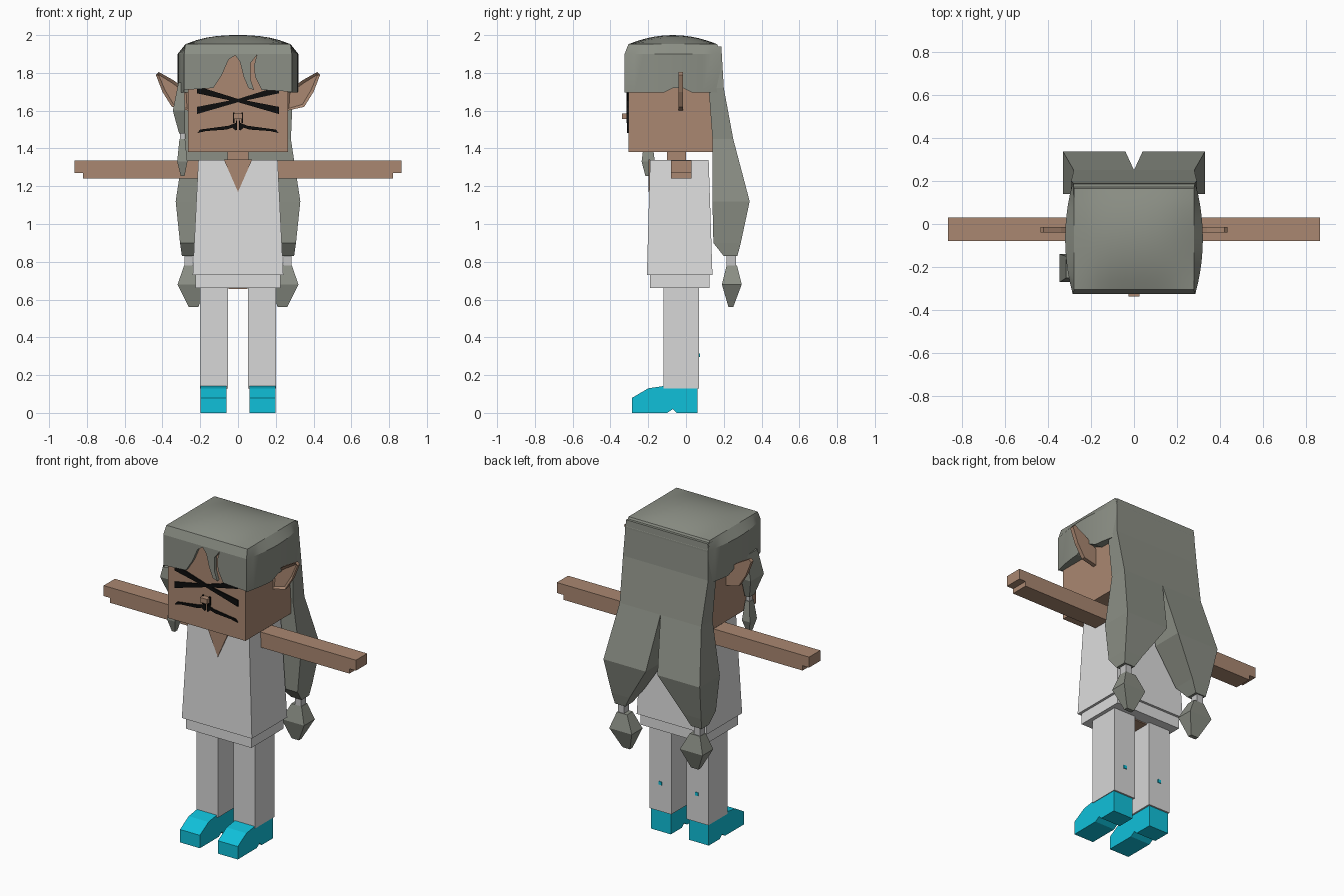
import bpy, bmesh, math

cube = bpy.data.objects.get("Cube")
if cube:
    bpy.data.objects.remove(cube, do_unlink=True)


def material(name, rgb):
    m = bpy.data.materials.new(name)
    m.use_nodes = True
    col = (*rgb, 1)
    m.diffuse_color = col
    m.node_tree.nodes["Principled BSDF"].inputs["Base Color"].default_value = col
    return m


SKIN = material("skin brown", (0.40, 0.245, 0.165))
HAIR = material("hair grey green", (0.26, 0.275, 0.235))
CLOTH = material("tunic white", (0.72, 0.72, 0.72))
LEGGING = material("legging white", (0.68, 0.68, 0.68))
SHOE = material("shoe cyan", (0.005, 0.53, 0.70))
BLACK = material("face paint black", (0.004, 0.004, 0.004))
BAND = material("hair band grey", (0.55, 0.55, 0.55))


def finish(name, bm, mat):
    bmesh.ops.recalc_face_normals(bm, faces=bm.faces[:])
    me = bpy.data.meshes.new(name)
    bm.to_mesh(me)
    bm.free()
    me.materials.append(mat)
    ob = bpy.data.objects.new(name, me)
    bpy.context.collection.objects.link(ob)
    return ob


def loft(name, rings, mat):
    """Skin a list of equal-length point rings and cap both ends."""
    bm = bmesh.new()
    rows = [[bm.verts.new(p) for p in r] for r in rings]
    n = len(rows[0])
    for a, b in zip(rows, rows[1:]):
        for i in range(n):
            j = (i + 1) % n
            bm.faces.new((a[i], a[j], b[j], b[i]))
    bm.faces.new(rows[0])
    bm.faces.new(rows[-1])
    return finish(name, bm, mat)


def rect(x0, x1, y0, y1, z):
    return [(x0, y0, z), (x1, y0, z), (x1, y1, z), (x0, y1, z)]


def stack(name, levels, mat, s=1):
    """Loft of rectangles given as (x0, x1, y0, y1, z)."""
    return loft(name, [rect(s * a, s * b, c, d, z) for a, b, c, d, z in levels], mat)


def box(name, x, y, z, mat, s=1):
    return stack(name, [(*x, *y, z[0]), (*x, *y, z[1])], mat, s)


def plate(name, pts, y0, y1, mat, s=1):
    """Front-facing outline in x, z pushed through y."""
    return loft(name, [[(s * x, y, z) for x, z in pts] for y in (y0, y1)], mat)


# Tunic, hem and neckline
stack("tunic", [(-.24, .24, -.207, .14, .73), (-.21, .21, -.19, .12, 1.34)], CLOTH)
box("tunic_hem", (-.225, .225), (-.19, .125), (.662, .735), CLOTH)
plate("neckline", [(-.075, 1.341), (.075, 1.341), (0, 1.17)], -.199, -.19, SKIN)
box("neck", (-.055, .055), (-.1, 0), (1.3, 1.39), SKIN)
box("hips", (-.05, .05), (-.1, .05), (.655, .72), SKIN)

# Head with nose
box("head", (-.265, .265), (-.305, .14), (1.38, 1.92), SKIN)
box("nose", (-.025, .025), (-.338, -.3), (1.555, 1.585), SKIN)

SHOE_PROFILE = [(-.285, 0), (-.285, .08), (-.2, .13), (-.12, .142), (.06, .135),
                (.06, 0), (-.05, 0), (-.07, .02), (-.1, 0)]
ARM = [(.2, 1.24), (.82, 1.24), (.82, 1.27), (.865, 1.27), (.865, 1.335), (.2, 1.335)]
EAR = [(.26, 1.60), (.35, 1.62), (.4, 1.7), (.435, 1.79), (.42, 1.805), (.34, 1.76), (.26, 1.70)]
MOUTH = [(.005, 1.56), (.012, 1.535), (.05, 1.52), (.2, 1.50), (.215, 1.482),
         (.17, 1.492), (.06, 1.5), (.03, 1.51), (.012, 1.495), (.005, 1.5)]

for side, s in (("left", 1), ("right", -1)):
    # Legs and shoes
    box(side + "_leg", (.052, .202), (-.12, .07), (.13, .68), LEGGING, s)
    box(side + "_leg_patch", (.115, .135), (.065, .075), (.295, .315), SHOE, s)
    loft(side + "_shoe", [[(s * x, y, z) for y, z in SHOE_PROFILE] for x in (.062, .198)], SHOE)
    # Arms
    plate(side + "_arm", ARM, -.08, .03, SKIN, s)
    # Pointed ear with a recessed hollow
    ear = plate(side + "_ear", EAR, -.04, -.015, SKIN, s)
    bm = bmesh.new()
    bm.from_mesh(ear.data)
    bm.faces.ensure_lookup_table()
    front = min(bm.faces, key=lambda f: f.calc_center_median().y)
    bmesh.ops.inset_region(bm, faces=[front], thickness=.016, depth=0)
    for v in front.verts:
        v.co.y += .012
    bm.to_mesh(ear.data)
    bm.free()
    # Painted face marks
    plate(side + "_eye_stripe", [(-.217, 1.73), (0, 1.662), (.217, 1.62), (.217, 1.582),
                                 (0, 1.645), (-.217, 1.692)],
          -.313 - .001 * s, -.305, BLACK, s)
    plate(side + "_mouth", MOUTH, -.313, -.305, BLACK, s)
    box(side + "_nose_line", (.018, .027), (-.314, -.305), (1.535, 1.59), BLACK, s)
    # Long tied hair tail
    stack(side + "_hair_tail", [
        (0, .28, .1, .187, 1.94), (0, .292, .12, .2, 1.72), (0, .28, .14, .25, 1.45),
        (.04, .33, .14, .337, 1.12), (.185, .307, .145, .29, .9),
        (.225, .297, .2, .272, .83)], HAIR, s)
    box(side + "_hair_band", (.24, .282), (.215, .265), (.77, .84), BAND, s)
    stack(side + "_tail_tip", [
        (.215, .285, .215, .27, .78), (.165, .32, .19, .295, .68),
        (.21, .26, .225, .25, .56)], HAIR, s)

# Short tied lock beside the face
stack("side_lock", [(-.315, -.285, -.25, -.15, 1.75), (-.345, -.28, -.27, -.14, 1.6),
                    (-.312, -.28, -.225, -.175, 1.48)], HAIR)
box("side_lock_band", (-.307, -.283), (-.215, -.185), (1.44, 1.49), BAND)
stack("side_lock_tip", [(-.31, -.28, -.22, -.18, 1.45), (-.322, -.268, -.235, -.165, 1.33),
                        (-.303, -.283, -.215, -.19, 1.255)], HAIR)

# Fringe with a parting and a thin slit
plate("fringe", [
    (-.285, 1.9), (-.285, 1.71), (-.13, 1.72), (-.085, 1.79), (-.05, 1.87), (-.015, 1.893),
    (.01, 1.86), (.03, 1.78), (.055, 1.72), (.085, 1.71), (.065, 1.77), (.065, 1.85),
    (.1, 1.895), (.085, 1.84), (.09, 1.78), (.125, 1.71), (.285, 1.7), (.285, 1.9)],
    -.325, -.303, HAIR)

# Domed hair cap: crown grid, sloping rim, side walls, inward lip
bm = bmesh.new()
bmesh.ops.create_grid(bm, x_segments=10, y_segments=10, size=1)
uv = {v: (v.co.x, v.co.y) for v in bm.verts}
for v, (u, w) in uv.items():
    v.co = (.278 * u, -.07 + .235 * w, 1.952 + .048 * (1 - abs(u) ** 2.5) * (1 - w * w))


def extrude_edges(edges, place):
    out = bmesh.ops.extrude_edge_only(bm, edges=edges)["geom"]
    for v in [g for g in out if isinstance(g, bmesh.types.BMVert)]:
        place(v)
    return [g for g in out if isinstance(g, bmesh.types.BMEdge)
            and g.is_boundary]


def rim(v):
    w = (v.co.y + .07) / .235
    v.co.x *= (.285 + .035 * (1 - w * w)) / .278
    v.co.y = -.0675 + .2575 * w
    v.co.z = 1.9


def wall(v):
    v.co.z = 1.72 if -.1 < v.co.y < 0 else 1.695


def lip(v):
    v.co.x = max(-.255, min(.255, v.co.x))
    v.co.y = max(-.3, min(.13, v.co.y))


edge = extrude_edges([e for e in bm.edges if e.is_boundary], rim)
edge = [e for e in edge if max(v.co.y for v in e.verts) > -.32 and abs(e.verts[0].co.z - 1.9) < .001]
edge = extrude_edges(edge, wall)
extrude_edges([e for e in edge if max(v.co.z for v in e.verts) < 1.75], lip)
cap = finish("hair_cap", bm, HAIR)
bpy.ops.object.select_all(action="DESELECT")
cap.select_set(True)
bpy.context.view_layer.objects.active = cap
bpy.ops.object.shade_smooth_by_angle(angle=math.radians(25))
